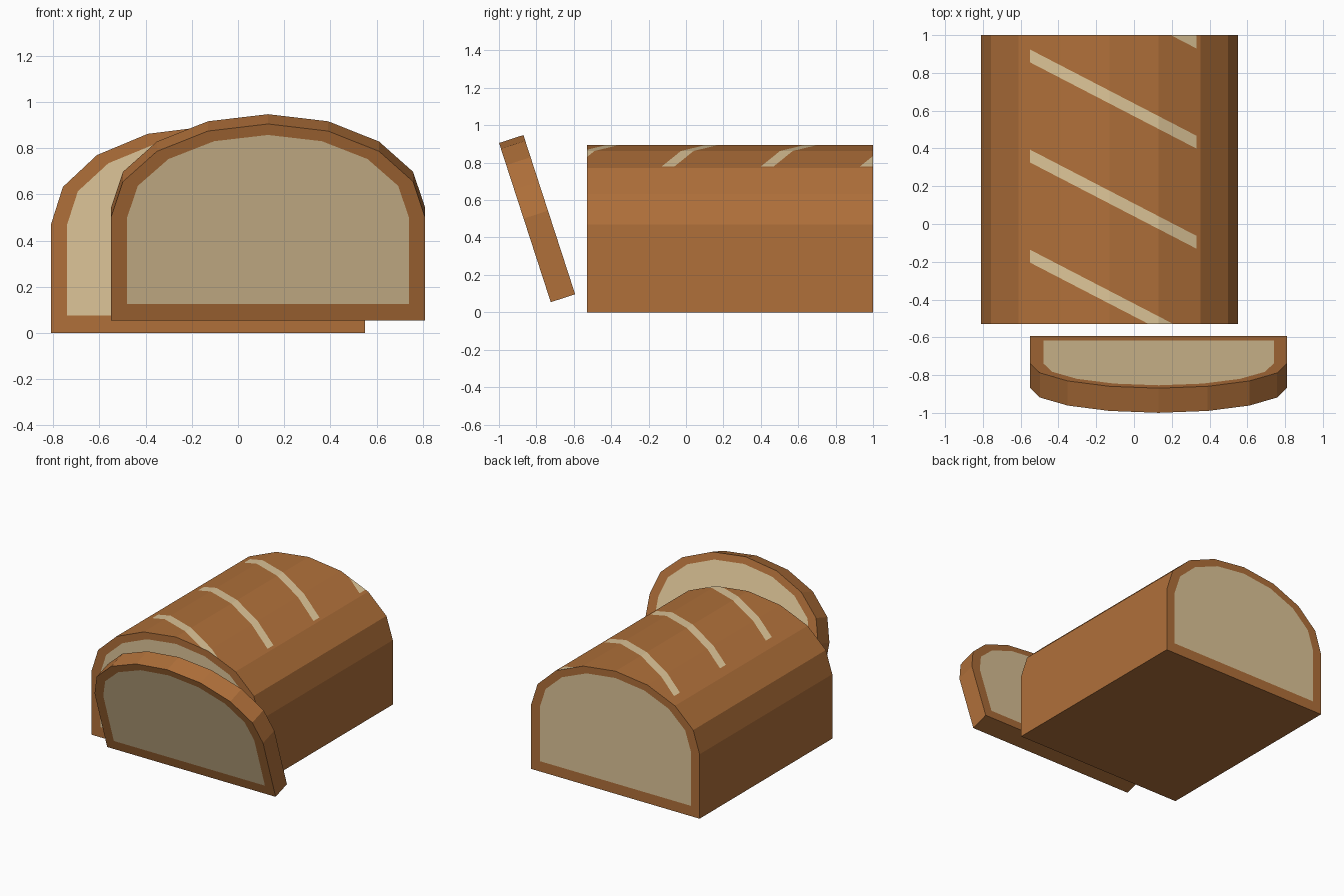
import bpy, bmesh, math
from mathutils import Vector

if "Cube" in bpy.data.objects:
    bpy.data.objects.remove(bpy.data.objects["Cube"])


def material(name, rgb):
    m = bpy.data.materials.new(name)
    m.diffuse_color = (*rgb, 1.0)
    m.use_nodes = True
    m.node_tree.nodes["Principled BSDF"].inputs["Base Color"].default_value = m.diffuse_color
    return m


CRUST = material("crust_brown", (0.434, 0.162, 0.042))
CRUMB = material("crumb_cream", (0.73, 0.558, 0.314))


def arch(half_width, bottom, rise, shoulder=0.47, steps=8):
    """Bread outline: straight sides under a half ellipse."""
    pts = [(-half_width, bottom)]
    for i in range(steps + 1):
        a = math.pi * (1 - i / steps)
        pts.append((half_width * math.cos(a), shoulder + rise * math.sin(a)))
    return pts + [(half_width, bottom)]


def bread_mesh(length):
    """Extruded arch along +y with an inset crumb face at each end."""
    bm = bmesh.new()
    outer, inner = arch(0.68, 0.0, 0.425), arch(0.61, 0.075, 0.375)
    n = len(outer)
    shells = []
    for y in (0.0, length):
        out = [bm.verts.new((x, y, z)) for x, z in outer]
        inn = [bm.verts.new((x, y, z)) for x, z in inner]
        for i in range(n):
            j = (i + 1) % n
            bm.faces.new((out[i], out[j], inn[j], inn[i]))
        bm.faces.new(inn).material_index = 1
        shells.append(out)
    a, b = shells
    for i in range(n):
        j = (i + 1) % n
        bm.faces.new((a[i], a[j], b[j], b[i]))
    bmesh.ops.recalc_face_normals(bm, faces=bm.faces)
    return bm


def finish(bm, name, location, tilt=0.0):
    me = bpy.data.meshes.new(name)
    bm.to_mesh(me)
    bm.free()
    me.materials.append(CRUST)
    me.materials.append(CRUMB)
    ob = bpy.data.objects.new(name, me)
    ob.location = location
    ob.rotation_euler.x = tilt
    bpy.context.collection.objects.link(ob)


# Loaf with diagonal scored slashes cut into the roof faces
LENGTH, SLOPE, HALF = 1.53, -0.518, 0.034
X0, X1 = -0.42, 0.46
STARTS = [1.202 + 0.53 * k for k in (-2, -1, 0, 1)]   # slash y at x = 0
bm = bread_mesh(LENGTH)


def roof():
    return [f for f in bm.faces if f.normal.z > 0.8]


def cut(co, no):
    faces = roof()
    edges = list({e for f in faces for e in f.edges})
    verts = list({v for f in faces for v in f.verts})
    bmesh.ops.bisect_plane(bm, geom=verts + edges + faces,
                           plane_co=co, plane_no=no)
    bm.normal_update()


for x in (X0, X1):
    cut(Vector((x, 0, 0)), Vector((1, 0, 0)))
for y in STARTS:
    for d in (-HALF, HALF):
        cut(Vector((0, y + d, 0)), Vector((-SLOPE, 1, 0)))
for f in roof():
    c = f.calc_center_median()
    if X0 < c.x < X1 and any(abs(c.y - SLOPE * c.x - y) < HALF for y in STARTS):
        f.material_index = 1
finish(bm, "loaf", (-0.13, -0.53, 0))

# Cut slice leaning forward in front of the loaf
finish(bread_mesh(0.137), "slice", (0.13, -0.723, 0.054), math.radians(18))
